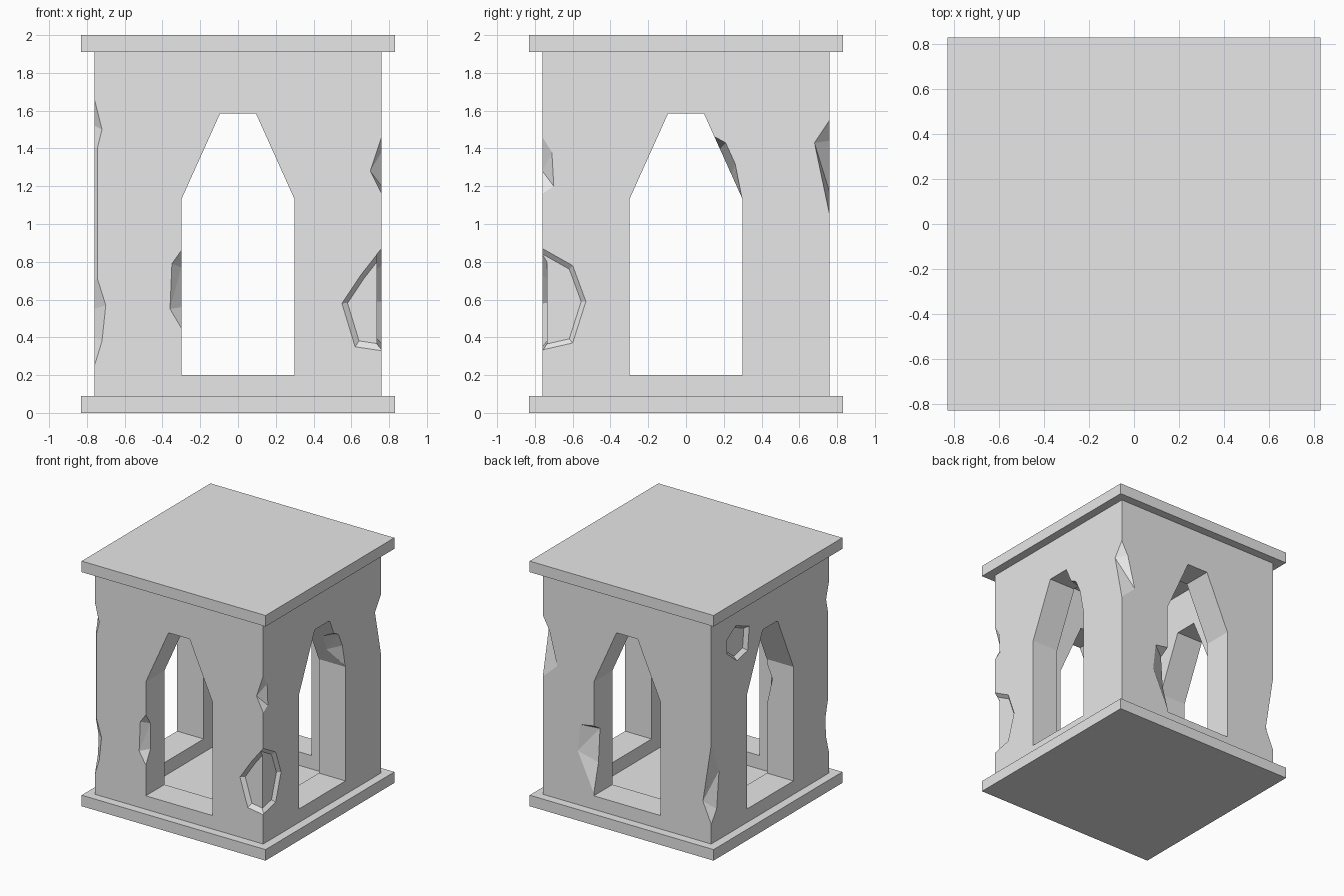
import bpy
import bmesh
from mathutils import Vector

if "Cube" in bpy.data.objects:
    bpy.data.objects.remove(bpy.data.objects["Cube"], do_unlink=True)

stone = bpy.data.materials.new("light_grey_stone")
stone.use_nodes = True
stone.diffuse_color = (0.8, 0.8, 0.8, 1)
stone.node_tree.nodes["Principled BSDF"].inputs["Base Color"].default_value = (0.8, 0.8, 0.8, 1)

HALF = 0.76    # half width of the walls
INNER = 0.52   # half width of the room
SLAB = 0.83    # half width of base and roof
THICK = 0.09   # slab thickness


def hull(name, points):
    """Convex solid around a handful of points."""
    bm = bmesh.new()
    for p in points:
        bm.verts.new(p)
    res = bmesh.ops.convex_hull(bm, input=bm.verts[:])
    loose = [v for v in bm.verts if not v.link_faces]
    bmesh.ops.delete(bm, geom=loose, context="VERTS")
    bmesh.ops.dissolve_limit(bm, angle_limit=0.001, verts=bm.verts[:], edges=bm.edges[:])
    bmesh.ops.recalc_face_normals(bm, faces=bm.faces[:])
    mesh = bpy.data.meshes.new(name)
    bm.to_mesh(mesh)
    bm.free()
    mesh.materials.append(stone)
    obj = bpy.data.objects.new(name, mesh)
    bpy.context.collection.objects.link(obj)
    return obj


def box(name, half, z0, z1):
    return hull(name, [(x, y, z) for x in (-half, half) for y in (-half, half) for z in (z0, z1)])


def cut(cutter):
    """Carve a cutter out of the walls, then discard it."""
    mod = walls.modifiers.new("carve", "BOOLEAN")
    mod.operation = "DIFFERENCE"
    mod.solver = "EXACT"
    mod.object = cutter
    bpy.context.view_layer.objects.active = walls
    bpy.ops.object.modifier_apply(modifier=mod.name)
    bpy.data.objects.remove(cutter, do_unlink=True)


def chip(ends, face_pts, side_pts, n_face, n_side):
    """Break a piece off the edge where two faces meet."""
    nf, ns = Vector(n_face) * 0.05, Vector(n_side) * 0.05
    pts = []
    for group, push in ((ends, nf + ns), (face_pts, nf), (side_pts, ns)):
        for p in group:
            pts += [Vector(p), Vector(p) + push]
    cut(hull("chip_cutter", pts))


def edge_chip(cx, cy, nx, ny, z_ends, along_x, along_y):
    """Chip on a vertical edge: (reach, z) pairs along x on one face and along y on the other."""
    chip([(cx, cy, z) for z in z_ends],
         [(cx - nx * r, cy, z) for r, z in along_x],
         [(cx, cy - ny * r, z) for r, z in along_y],
         (0, ny, 0), (nx, 0, 0))


def recess(place, outline, centre, scale, depth):
    """Shallow sunken patch with sloping rim."""
    pts = []
    for u, z in outline:
        iu = centre[0] + (u - centre[0]) * scale
        iz = centre[1] + (z - centre[1]) * scale
        pts += [place(u, 0, z), place(u, -0.05, z), place(iu, depth, iz)]
    cut(hull("recess_cutter", pts))


# Base and roof slabs
box("base_slab", SLAB, 0, THICK)
box("roof_slab", SLAB, 2 - THICK, 2)

# Hollow walls with a pointed opening through each side
walls = box("walls", HALF, THICK, 2 - THICK)
cut(box("room_cutter", INNER, -0.1, 2.1))
arch = [(0.3, 0.2), (0.3, 1.13), (0.095, 1.585)]
arch += [(-u, z) for u, z in arch]
cut(hull("arch_cutter", [(u, d, z) for u, z in arch for d in (-1, 1)]))
cut(hull("arch_cutter", [(d, u, z) for u, z in arch for d in (-1, 1)]))

# Sunken patch wrapping the front left corner
recess(lambda u, d, z: (u, -HALF + d, z),
       [(0.82, 0.93), (0.76, 0.87), (0.65, 0.73), (0.55, 0.58), (0.62, 0.35), (0.82, 0.32)],
       (0.78, 0.59), 0.87, 0.025)
recess(lambda u, d, z: (HALF - d, -u, z),
       [(0.82, 0.9), (0.76, 0.87), (0.6, 0.78), (0.53, 0.59), (0.6, 0.37), (0.82, 0.32)],
       (0.78, 0.59), 0.9, 0.025)

# Small sunken patch on the right wall
recess(lambda u, d, z: (-HALF + d, u, z),
       [(0.44, 1.75), (0.27, 1.68), (0.29, 1.49), (0.43, 1.46), (0.555, 1.56), (0.555, 1.68)],
       (0.42, 1.61), 0.82, 0.03)

# Chips on the outer corners
edge_chip(HALF, -HALF, 1, -1, (1.16, 1.46), [(0.06, 1.28)], [(0.05, 1.38), (0.06, 1.2)])
edge_chip(HALF, HALF, 1, 1, (1.05, 1.55),
          [(0.06, 1.44), (0.13, 1.17)], [(0.08, 1.43), (0.03, 1.2)])
edge_chip(-HALF, HALF, -1, 1, (0.25, 0.9),
          [(0.03, 0.7), (0.075, 0.42)], [(0.1, 0.65), (0.07, 0.35)])
edge_chip(-HALF, -HALF, -1, -1, (1.34, 1.66), [(0.04, 1.5)], [(0.04, 1.52)])
edge_chip(-HALF, -HALF, -1, -1, (0.5, 1.5),
          [(0.015, 1.45), (0.015, 0.55)], [(0.015, 1.45), (0.015, 0.55)])
edge_chip(-HALF, -HALF, -1, -1, (0.25, 0.76),
          [(0.06, 0.57), (0.04, 0.38)], [(0.05, 0.55), (0.04, 0.4)])

# Chips on the edges of the openings
edge_chip(-0.3, -HALF, 1, -1, (0.45, 0.86),
          [(0.05, 0.79), (0.06, 0.55)], [(0.06, 0.77), (0.06, 0.56)])
edge_chip(0.3, HALF, -1, 1, (0.22, 0.77),
          [(0.12, 0.75), (0.145, 0.53)], [(0.08, 0.72), (0.06, 0.45)])
edge_chip(-INNER, -0.3, 1, 1, (0.76, 1.1), [(0.05, 0.98)], [(0.06, 1.0), (0.05, 0.86)])

# Chip on the sloping arch edge of the left wall
chip([(HALF, 0.15, 1.463), (HALF, 0.296, 1.14)],
     [(HALF, 0.21, 1.43), (HALF, 0.26, 1.32)],
     [(0.64, 0.18, 1.396), (0.63, 0.24, 1.263)],
     (1, 0, 0), (0, -0.91, -0.41))
